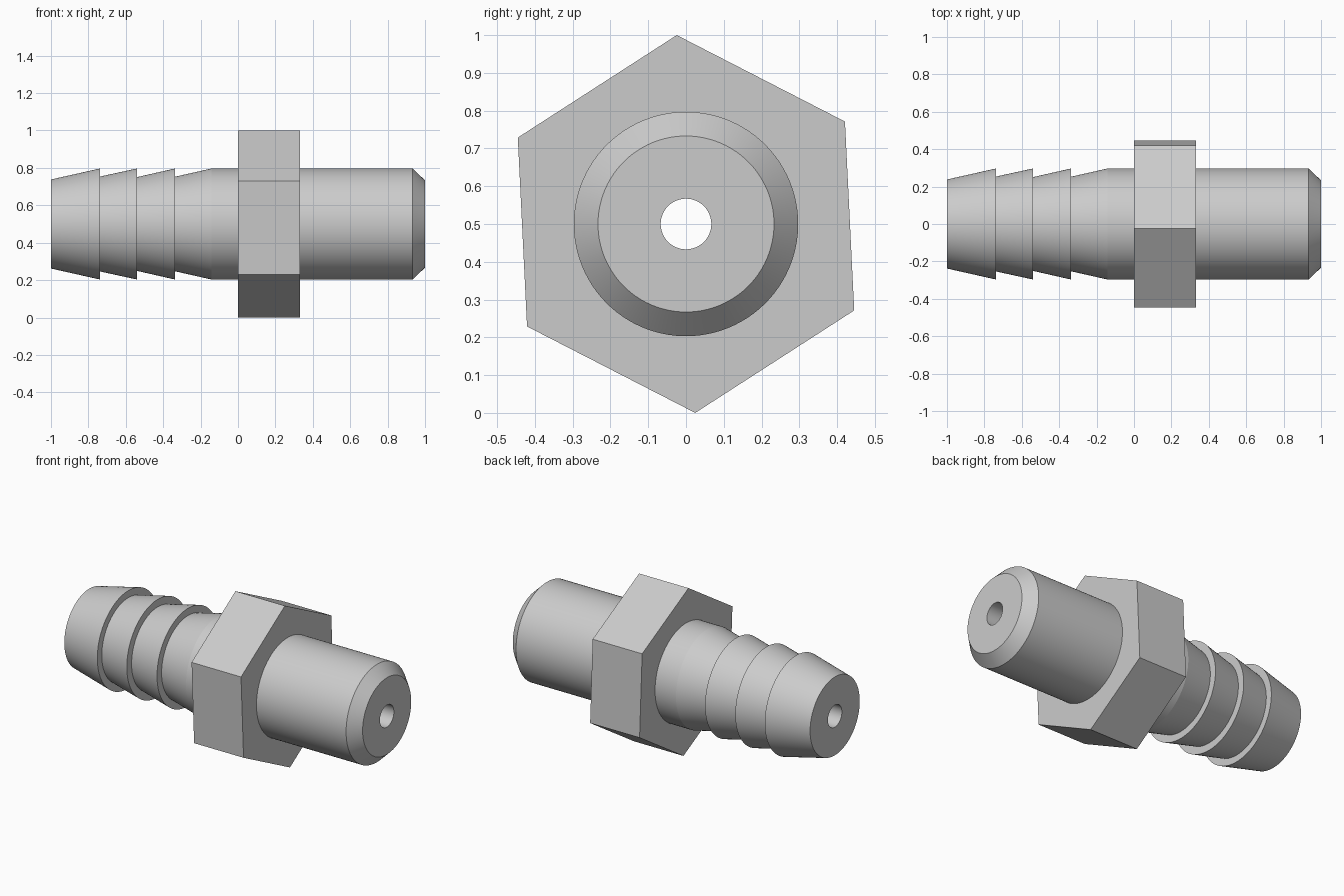
import bpy, bmesh, math

if "Cube" in bpy.data.objects:
    bpy.data.objects.remove(bpy.data.objects["Cube"])

SEG = 96                      # multiple of 6 so hex corners land on vertices
PHASE = math.radians(92.8)    # slight twist of the hex nut
AXIS_Z = 0.5
HEX_R = 0.5006
BORE, TUBE = 0.067, 0.297


def hex_radius(a):
    # distance from centre to the hexagon edge at angle a from a corner
    s = math.pi / 3
    return HEX_R * math.cos(s / 2) / math.cos(a % s - s / 2)


# profile as (x, radius); 'hex' follows the hexagon outline
profile = [(-1.0, BORE), (-1.0, 0.238)]
# barbs
for x, low in ((-0.737, 0.254), (-0.539, 0.251), (-0.336, 0.253)):
    profile += [(x, TUBE), (x, low)]
# collar, hex nut, chamfered plain end
profile += [(-0.141, TUBE), (0.0, TUBE), (0.0, 'hex'), (0.332, 'hex'),
            (0.332, TUBE), (0.934, TUBE), (1.0, 0.233), (1.0, BORE)]

bm = bmesh.new()
rings = []
for x, r in profile:
    ring = []
    for i in range(SEG):
        a = 2 * math.pi * i / SEG
        rad = hex_radius(2 * math.pi * (i % (SEG // 6)) / SEG) if r == 'hex' else r
        ring.append(bm.verts.new((x, rad * math.cos(a + PHASE),
                                  AXIS_Z + rad * math.sin(a + PHASE))))
    rings.append(ring)

# skin between rings; the last pair closes the through bore
for k, p in enumerate(rings):
    q = rings[(k + 1) % len(rings)]
    for i in range(SEG):
        j = (i + 1) % SEG
        bm.faces.new((p[i], p[j], q[j], q[i]))
bmesh.ops.recalc_face_normals(bm, faces=bm.faces)

mesh = bpy.data.meshes.new("hose_barb_fitting")
bm.to_mesh(mesh)
bm.free()
fitting = bpy.data.objects.new("hose_barb_fitting", mesh)
bpy.context.collection.objects.link(fitting)

# smooth round walls, crisp steps
bpy.context.view_layer.objects.active = fitting
fitting.select_set(True)
bpy.ops.object.shade_smooth_by_angle(angle=math.radians(10))
